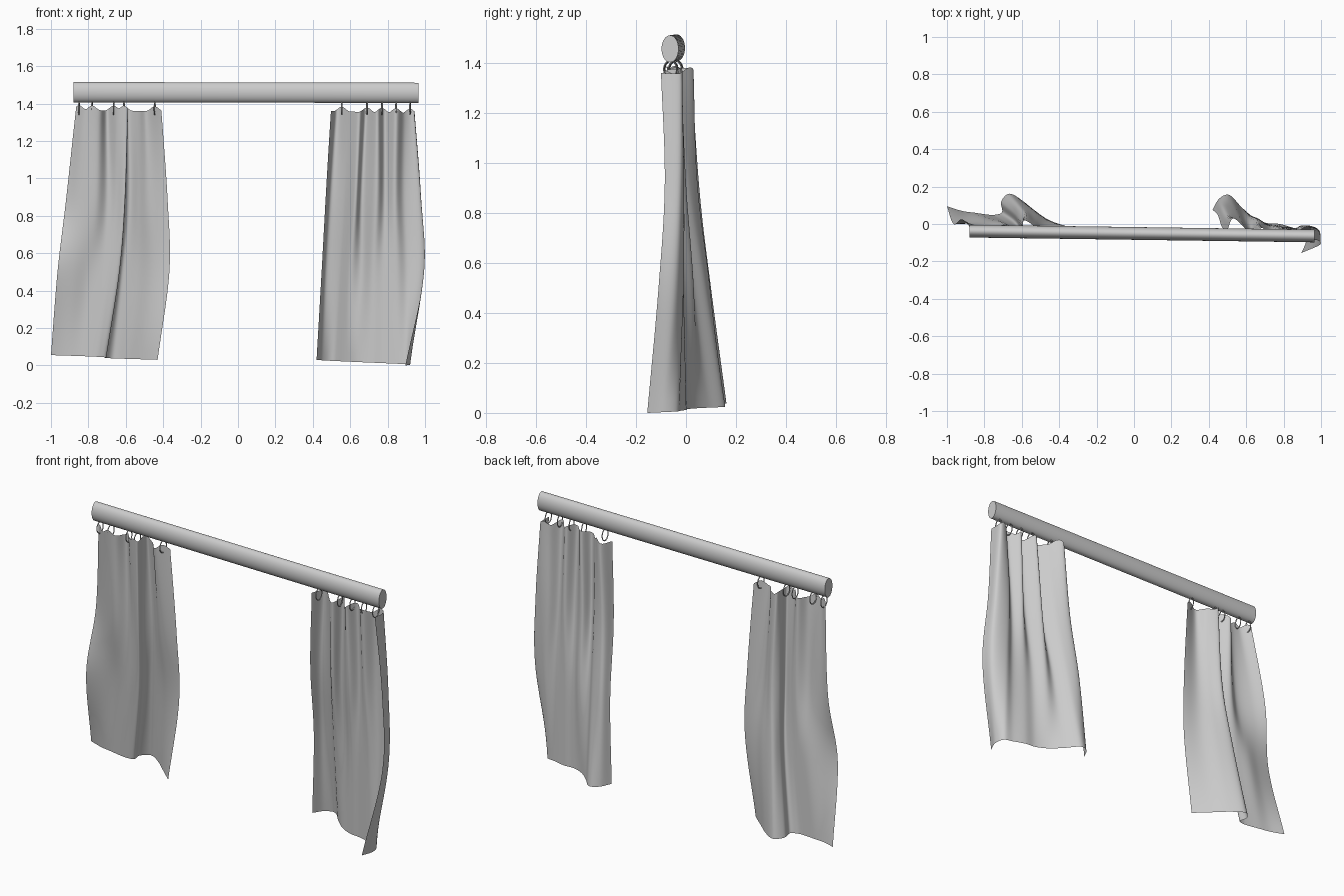
import bpy, bmesh, math, random
from mathutils import Vector

if "Cube" in bpy.data.objects:
    bpy.data.objects.remove(bpy.data.objects["Cube"])

random.seed(4)


def catmull(pts, n):
    """Smooth open curve through pts, n samples per span."""
    p = [2 * pts[0] - pts[1]] + list(pts) + [2 * pts[-1] - pts[-2]]
    out = []
    for i in range(1, len(p) - 2):
        a, b, c, d = p[i - 1:i + 3]
        for k in range(n):
            t = k / n
            out.append(0.5 * (2 * b + (c - a) * t + (2 * a - 5 * b + 4 * c - d) * t * t
                              + (3 * b - 3 * c + d - a) * t ** 3))
    out.append(pts[-1].copy())
    return out


def rod_y(x):
    return -0.038 - 0.026 * (x + 0.88) / 1.845


def curtain(name, levels, rings):
    """Loft a cloth sheet through horizontal fold sections, top to bottom."""
    rows = []
    for z0, z1, sec in levels:
        m = len(sec) - 1
        rows.append(catmull([Vector((x, y, z0 + (z1 - z0) * i / m))
                             for i, (x, y) in enumerate(sec)], 7))
    cols = [catmull([r[j] for r in rows], 10) for j in range(len(rows[0]))]
    nv = len(cols[0])
    bm = bmesh.new()
    grid = []
    for col in cols:
        # hem sags between the rings
        d = min(abs(col[0].x - r) for r in rings)
        sag = 0.025 * math.sin(min(1, d / 0.045) * math.pi / 2) ** 2
        for i, co in enumerate(col):
            co.z -= sag * (1 - i / (nv - 1)) ** 8
        grid.append([bm.verts.new(co) for co in col])
    for a, b in zip(grid, grid[1:]):
        for i in range(nv - 1):
            bm.faces.new((a[i], a[i + 1], b[i + 1], b[i])).smooth = True
    me = bpy.data.meshes.new(name)
    bm.to_mesh(me)
    bm.free()
    bpy.context.collection.objects.link(bpy.data.objects.new(name, me))


# Rod: slightly flattened cylinder, a little skewed to the x axis
bpy.ops.mesh.primitive_cylinder_add(vertices=48, radius=1, depth=2,
                                    location=(0.0425, -0.051, 1.459),
                                    rotation=(0, math.pi / 2 + 0.002, -0.014))
rod = bpy.context.object
rod.name = "curtain_rod"
rod.scale = (0.054, 0.034, 0.9225)
bpy.ops.object.shade_smooth_by_angle()

# Rings hanging just under the rod
left_rings = (-0.85, -0.78, -0.665, -0.61, -0.445)
right_rings = (0.555, 0.69, 0.77, 0.845, 0.92)
for n, x in enumerate(left_rings + right_rings):
    bpy.ops.mesh.primitive_torus_add(major_segments=28, minor_segments=8,
                                     major_radius=1, minor_radius=0.09,
                                     location=(x, rod_y(x), 1.375),
                                     rotation=(0, math.pi / 2, random.uniform(-0.12, 0.12)))
    ring = bpy.context.object
    ring.name = f"curtain_ring_{n + 1}"
    ring.scale = (0.034, 0.026, 0.034)
    bpy.ops.object.shade_smooth_by_angle()

# Left curtain, one deep fold right of its middle
curtain("left_curtain", [
    (1.39, 1.385, [(-.865, -.03), (-.81, -.065), (-.74, -.06), (-.70, -.01), (-.65, -.06),
                   (-.59, -.075), (-.595, -.015), (-.585, .02), (-.53, -.015), (-.49, -.06), (-.41, -.03)]),
    (.88, .88, [(-.92, .025), (-.85, -.01), (-.76, -.03), (-.70, .0), (-.65, -.02),
                (-.605, -.04), (-.61, .02), (-.58, .055), (-.53, .02), (-.47, -.02), (-.376, -.02)]),
    (.5, .5, [(-.965, -.0), (-.88, .01), (-.80, .025), (-.73, .02), (-.68, .01),
              (-.635, .01), (-.64, .06), (-.615, .1), (-.54, .07), (-.46, .02), (-.367, -.01)]),
    (.055, .03, [(-1, .095), (-.92, .07), (-.85, .06), (-.78, .05), (-.74, .05),
                 (-.705, .065), (-.71, .12), (-.665, .162), (-.59, .12), (-.51, .05), (-.43, -.02)]),
], left_rings)

# Right curtain, outer bottom corner curls to the front
curtain("right_curtain", [
    (1.385, 1.37, [(.497, -.04), (.53, .03), (.59, -.02), (.65, -.075), (.685, -.02),
                   (.745, -.085), (.785, -.03), (.845, -.085), (.89, -.03), (.94, -.02), (.94, -.1)]),
    (.92, .92, [(.47, -.015), (.50, .045), (.57, .015), (.63, -.045), (.665, .0),
                (.74, -.055), (.785, -.015), (.84, -.05), (.89, -.01), (.97, -.02), (.975, -.085)]),
    (.5, .5, [(.447, .05), (.475, .095), (.54, .08), (.60, .025), (.66, .03),
              (.72, -.01), (.78, -.01), (.85, -.025), (.91, -.01), (.985, -.04), (.995, -.11)]),
    (.03, 0, [(.42, .075), (.455, .135), (.51, .155), (.575, .09), (.64, .035),
              (.71, .005), (.78, -.0), (.85, -.02), (.905, -.035), (.92, -.09), (.895, -.155)]),
], right_rings)
